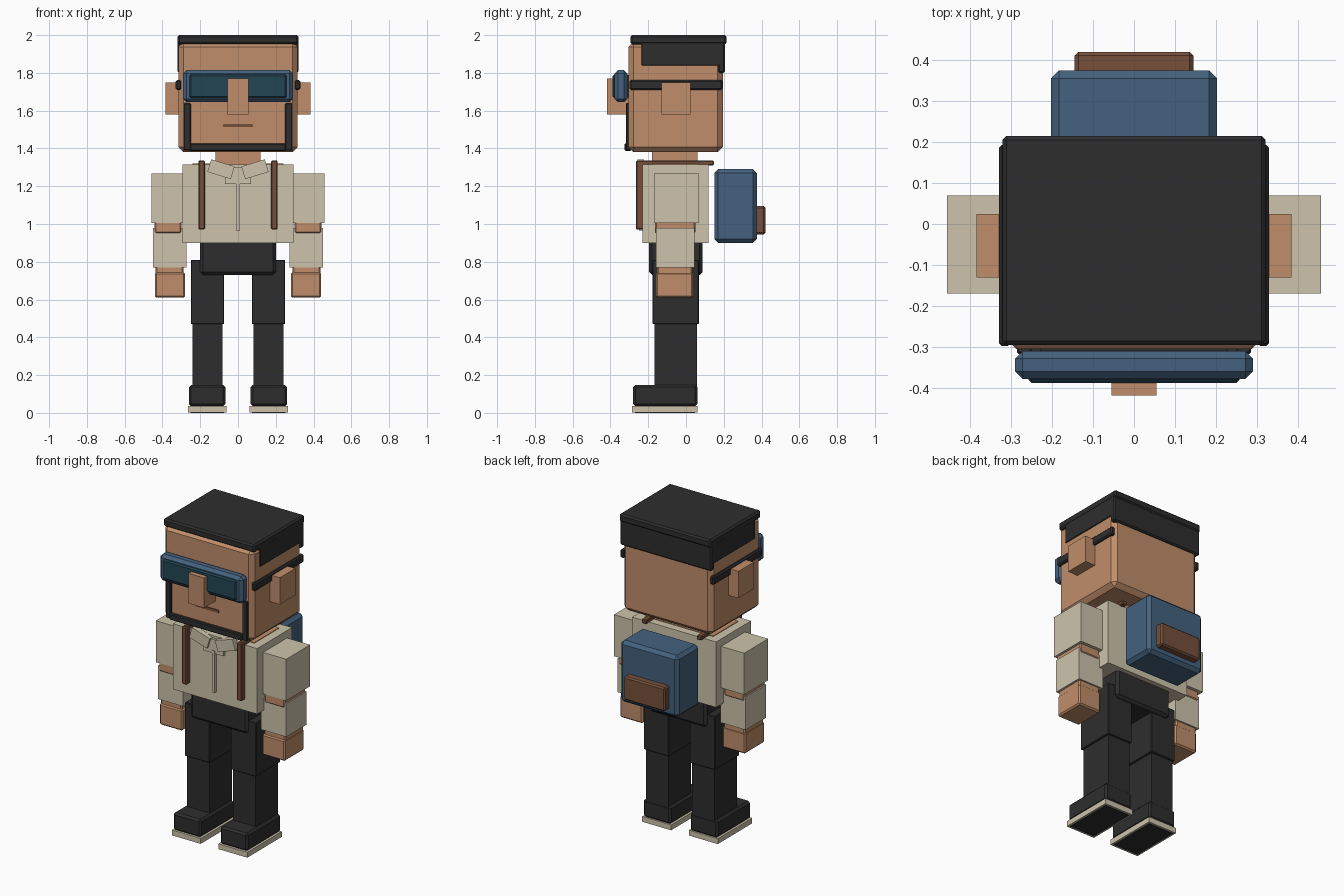
import bpy
import bmesh
from math import radians
from mathutils import Matrix, Vector

cube = bpy.data.objects.get("Cube")
if cube:
    bpy.data.objects.remove(cube, do_unlink=True)


def material(name, color):
    m = bpy.data.materials.new(name)
    m.use_nodes = True
    m.diffuse_color = (*color, 1)
    m.node_tree.nodes["Principled BSDF"].inputs["Base Color"].default_value = (*color, 1)
    return m


SKIN = material("skin", (0.53, 0.27, 0.145))
CREAM = material("cream cloth", (0.61, 0.55, 0.41))
BLACK = material("soft black", (0.027, 0.027, 0.027))
BLUE = material("steel blue", (0.058, 0.122, 0.21))
LENS = material("dark teal lens", (0.017, 0.061, 0.09))
BROWN = material("brown leather", (0.18, 0.08, 0.043))


def box(name, mat, x, y, z, bevel=0, tilt=0):
    """Chamfered box spanning the given x, y and z ranges, tilted about y."""
    centre = Vector(((x[0] + x[1]) / 2, (y[0] + y[1]) / 2, (z[0] + z[1]) / 2))
    size = (x[1] - x[0], y[1] - y[0], z[1] - z[0])
    bm = bmesh.new()
    bmesh.ops.create_cube(bm, size=1, matrix=Matrix.Diagonal((*size, 1)))
    if bevel:
        bmesh.ops.bevel(bm, geom=bm.edges[:], offset=bevel, segments=1, affect='EDGES')
    bm.transform(Matrix.Rotation(radians(tilt), 4, 'Y'))
    mesh = bpy.data.meshes.new(name)
    bm.to_mesh(mesh)
    bm.free()
    mesh.materials.append(mat)
    obj = bpy.data.objects.new(name, mesh)
    obj.location = centre
    bpy.context.collection.objects.link(obj)
    return obj


def pair(name, mat, x, y, z, bevel=0, tilt=0):
    """The same box on both sides of the body."""
    box("left_" + name, mat, x, y, z, bevel, tilt)
    box("right_" + name, mat, (-x[1], -x[0]), y, z, bevel, -tilt)


def middle(name, mat, half, y, z, bevel=0):
    box(name, mat, (-half, half), y, z, bevel)


# Head and face
middle("head", SKIN, 0.315, (-0.305, 0.195), (1.38, 1.965), 0.027)
middle("nose", SKIN, 0.055, (-0.418, -0.29), (1.58, 1.77))
middle("mouth", BROWN, 0.08, (-0.31, -0.30), (1.513, 1.53))
pair("ear", SKIN, (0.30, 0.385), (-0.13, 0.025), (1.58, 1.75))
pair("beard_side", BLACK, (0.25, 0.286), (-0.317, -0.29), (1.39, 1.64), 0.004)
middle("beard_chin", BLACK, 0.255, (-0.325, -0.29), (1.387, 1.427), 0.005)

# Flat hair cap
middle("hair_top", BLACK, 0.321, (-0.295, 0.215), (1.95, 2.0), 0.01)
pair("hair_side", BLACK, (0.30, 0.32), (-0.235, 0.20), (1.84, 1.97), 0.003)
middle("hair_back", BLACK, 0.32, (0.17, 0.207), (1.80, 1.97), 0.008)

# Goggles
middle("goggle_frame", BLUE, 0.29, (-0.378, -0.31), (1.645, 1.815), 0.018)
middle("goggle_lens", LENS, 0.258, (-0.388, -0.36), (1.668, 1.792), 0.008)
middle("goggle_pad", BLACK, 0.23, (-0.315, -0.29), (1.67, 1.79))
pair("goggle_strap", BLACK, (0.30, 0.33), (-0.298, 0.193), (1.71, 1.763), 0.008)

# Neck and shirt
middle("neck", SKIN, 0.12, (-0.18, 0.06), (1.29, 1.40))
middle("shoulder_plate", SKIN, 0.24, (-0.18, 0.07), (1.30, 1.319))
middle("torso", CREAM, 0.295, (-0.23, 0.12), (0.90, 1.315))
middle("collar_centre", CREAM, 0.07, (-0.245, -0.22), (1.212, 1.30))
pair("collar_flap", CREAM, (0.025, 0.155), (-0.258, -0.222), (1.255, 1.325), 0, -17)
middle("button_strip", CREAM, 0.01, (-0.248, -0.22), (0.965, 1.23))

# Arms
pair("upper_sleeve", CREAM, (0.292, 0.457), (-0.17, 0.07), (1.005, 1.268))
pair("elbow", SKIN, (0.30, 0.442), (-0.165, 0.05), (0.95, 1.03), 0.008)
pair("lower_sleeve", CREAM, (0.272, 0.45), (-0.16, 0.045), (0.77, 0.98))
pair("wrist", SKIN, (0.288, 0.437), (-0.153, 0.035), (0.72, 0.79), 0.008)
pair("hand", SKIN, (0.28, 0.44), (-0.16, 0.037), (0.61, 0.745), 0.009)

# Hips and legs
middle("hips", BLACK, 0.20, (-0.195, 0.088), (0.73, 0.93), 0.016)
pair("thigh", BLACK, (0.073, 0.25), (-0.178, 0.068), (0.47, 0.81), 0.004)
pair("shin", BLACK, (0.083, 0.24), (-0.167, 0.058), (0.13, 0.472))
pair("shoe", BLACK, (0.067, 0.26), (-0.28, 0.06), (0.035, 0.148), 0.012)
pair("sole", CREAM, (0.062, 0.265), (-0.285, 0.06), (0.003, 0.037))
pair("sole_tread", BLACK, (0.075, 0.252), (-0.27, 0.047), (0, 0.008))

# Backpack with straps
middle("backpack", BLUE, 0.203, (0.15, 0.375), (0.90, 1.29), 0.02)
middle("backpack_pocket", BROWN, 0.145, (0.36, 0.42), (0.945, 1.095), 0.009)
pair("strap_front", BROWN, (0.176, 0.21), (-0.265, -0.225), (0.97, 1.335), 0.005)
pair("strap_top", BROWN, (0.176, 0.21), (-0.25, 0.147), (1.31, 1.337), 0.005)
